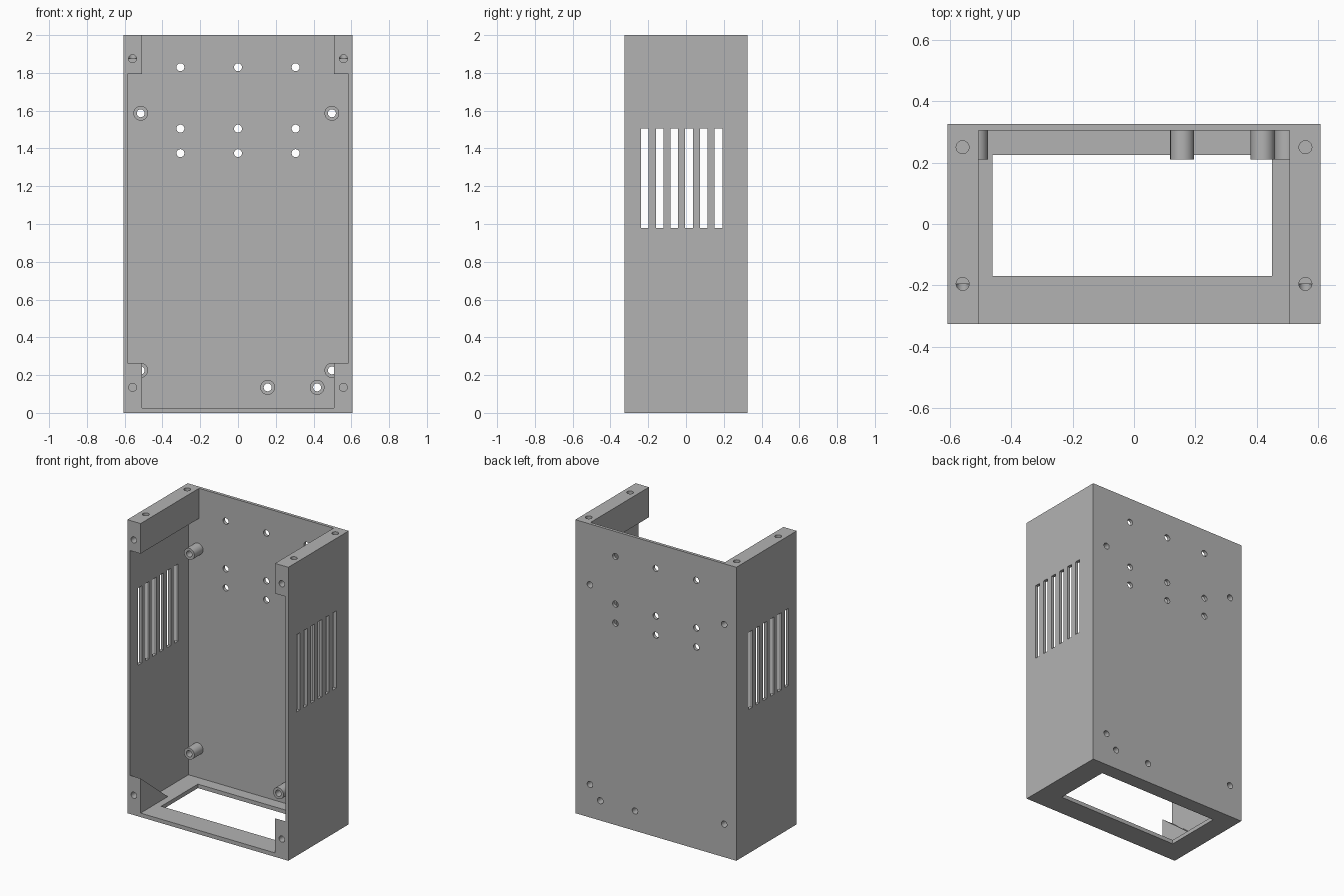
import bpy, bmesh, math
from mathutils import Matrix, Vector

if "Cube" in bpy.data.objects:
    bpy.data.objects.remove(bpy.data.objects["Cube"], do_unlink=True)

grey = bpy.data.materials.new("plain grey")
grey.use_nodes = True
colour = (0.45, 0.45, 0.45, 1)
grey.diffuse_color = colour
grey.node_tree.nodes["Principled BSDF"].inputs["Base Color"].default_value = colour

W, D, H = 0.607, 0.325, 2.0            # half width, half depth, height
INNER_X, INNER_Y, FLOOR = 0.586, 0.304, 0.027
BLOCK_X, BLOCK_Z, FOOT_Z = 0.507, 1.795, 0.263
HOLE_R, POST_R = 0.021, 0.039


def add_box(bm, lo, hi):
    lo, hi = Vector(lo), Vector(hi)
    m = Matrix.Translation((lo + hi) / 2) @ Matrix.Diagonal((*(hi - lo), 1))
    bmesh.ops.create_cube(bm, size=1, matrix=m)


def add_rod(bm, a, b, radius=HOLE_R):
    a, b = Vector(a), Vector(b)
    turn = (b - a).to_track_quat("Z", "Y").to_matrix().to_4x4()
    bmesh.ops.create_cone(bm, cap_ends=True, segments=32, radius1=radius, radius2=radius,
                          depth=(b - a).length, matrix=Matrix.Translation((a + b) / 2) @ turn)


def make(name, bm):
    bmesh.ops.recalc_face_normals(bm, faces=bm.faces)
    mesh = bpy.data.meshes.new(name)
    bm.to_mesh(mesh)
    bm.free()
    mesh.materials.append(grey)
    ob = bpy.data.objects.new(name, mesh)
    bpy.context.collection.objects.link(ob)
    return ob


def cut(target, bm):
    cutter = make("cutter", bm)
    cutter.hide_render = True
    mod = target.modifiers.new("cut", "BOOLEAN")
    mod.operation, mod.solver, mod.object = "DIFFERENCE", "EXACT", cutter
    bpy.context.view_layer.objects.active = target
    bpy.ops.object.modifier_apply(modifier=mod.name)
    bpy.data.objects.remove(cutter, do_unlink=True)


# Solid enclosure
bm = bmesh.new()
add_box(bm, (-W, -D, 0), (W, D, H))
enclosure = make("enclosure", bm)

# Central cavity, open at the front and top
bm = bmesh.new()
add_box(bm, (-BLOCK_X, -0.5, FLOOR), (BLOCK_X, INNER_Y, H + 0.1))
cut(enclosure, bm)

# Wider cavity leaving top corner blocks and sloped lower gussets
profile = [(-0.5, BLOCK_Z), (INNER_Y, BLOCK_Z), (INNER_Y, FLOOR),
           (-0.03, FLOOR), (-D, FOOT_Z), (-0.5, FOOT_Z)]
bm = bmesh.new()
face = bm.faces.new([bm.verts.new((-INNER_X, y, z)) for y, z in profile])
side = bmesh.ops.extrude_face_region(bm, geom=[face])["geom"]
bmesh.ops.translate(bm, vec=(2 * INNER_X, 0, 0),
                    verts=[v for v in side if isinstance(v, bmesh.types.BMVert)])
cut(enclosure, bm)

# Floor opening, side vents and back panel holes
posts = [(-0.515, 1.586), (0.497, 1.586), (-0.515, 0.225), (0.497, 0.225),
         (0.157, 0.135), (0.419, 0.135)]
panel_holes = [(x, z) for x in (-0.305, 0, 0.305) for z in (1.83, 1.505, 1.375)]
bm = bmesh.new()
add_box(bm, (-0.46, -0.17, -0.1), (0.45, 0.225, 0.1))
for i in range(6):
    y = -0.218 + 0.078 * i
    add_box(bm, (-0.8, y - 0.02, 0.98), (0.8, y + 0.02, 1.506))
for x, z in posts + panel_holes:
    add_rod(bm, (x, 0.25, z), (x, 0.4, z))
cut(enclosure, bm)

# Screw holes in the front faces, then in the top faces
front, top = bmesh.new(), bmesh.new()
for x in (-0.558, 0.558):
    add_rod(front, (x, -0.4, 1.875), (x, -0.195, 1.875))
    add_rod(front, (x, -0.4, 0.135), (x, -0.225, 0.135))
    for y in (-0.195, 0.25):
        add_rod(top, (x, y, 1.875), (x, y, 2.1))
cut(enclosure, front)
cut(enclosure, top)

# Hollow mounting posts on the back panel
parts = [enclosure]
for i, (x, z) in enumerate(posts):
    bm = bmesh.new()
    ring = [bm.verts.new((r, y, 0)) for r, y in
            ((HOLE_R, 0.21), (POST_R, 0.21), (POST_R, INNER_Y), (HOLE_R, INNER_Y))]
    edges = [bm.edges.new((ring[k], ring[(k + 1) % 4])) for k in range(4)]
    bmesh.ops.spin(bm, geom=ring + edges, cent=(0, 0, 0), axis=(0, 1, 0),
                   angle=math.tau, steps=32)
    bmesh.ops.remove_doubles(bm, verts=bm.verts, dist=0.0001)
    bmesh.ops.translate(bm, verts=bm.verts, vec=(x, 0, z))
    parts.append(make(f"mounting_post_{i + 1}", bm))

# Smooth the round surfaces, keep the corners sharp
bpy.ops.object.select_all(action="DESELECT")
for ob in parts:
    ob.select_set(True)
bpy.context.view_layer.objects.active = enclosure
bpy.ops.object.shade_smooth_by_angle(angle=math.radians(30))
